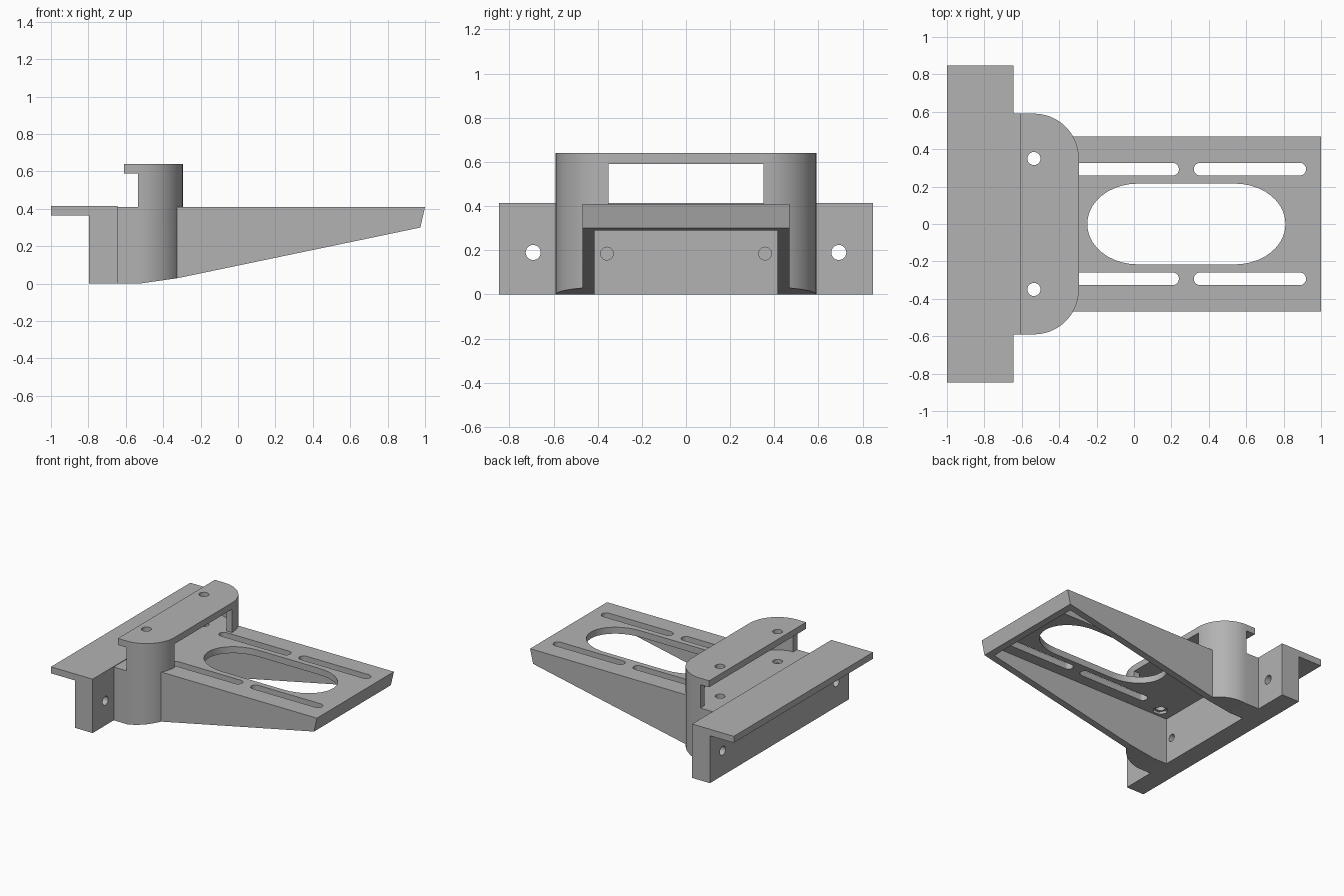
import bpy, bmesh, math
from mathutils import Vector

cube = bpy.data.objects.get("Cube")
if cube:
    bpy.data.objects.remove(cube, do_unlink=True)

grey = bpy.data.materials.new("plain grey")
grey.use_nodes = True
colour = (0.45, 0.45, 0.45, 1)
grey.diffuse_color = colour
grey.node_tree.nodes["Principled BSDF"].inputs["Base Color"].default_value = colour


def prism(name, outline, low, high, axis="z"):
    """Extrude a 2D outline: xy along z, xz along y, or yz along x."""
    place = {"z": lambda a, b, c: (a, b, c),
             "y": lambda a, b, c: (a, c, b),
             "x": lambda a, b, c: (c, a, b)}[axis]
    bm = bmesh.new()
    face = bm.faces.new([bm.verts.new(place(a, b, low)) for a, b in outline])
    grown = bmesh.ops.extrude_face_region(bm, geom=[face])["geom"]
    top = [v for v in grown if isinstance(v, bmesh.types.BMVert)]
    bmesh.ops.translate(bm, verts=top, vec=Vector(place(0, 0, high - low)))
    bmesh.ops.recalc_face_normals(bm, faces=bm.faces)
    mesh = bpy.data.meshes.new(name)
    bm.to_mesh(mesh)
    bm.free()
    mesh.materials.append(grey)
    obj = bpy.data.objects.new(name, mesh)
    bpy.context.collection.objects.link(obj)
    return obj


def box(name, x0, x1, y0, y1, z0, z1):
    return prism(name, [(x0, y0), (x1, y0), (x1, y1), (x0, y1)], z0, z1)


def arc(cx, cy, rx, ry, start, end, n=20):
    angles = [math.radians(start + (end - start) * i / n) for i in range(n + 1)]
    return [(cx + rx * math.cos(t), cy + ry * math.sin(t)) for t in angles]


def circle(cx, cy, r, n=24):
    return arc(cx, cy, r, r, 0, 360 - 360 / n, n - 1)


def stadium(x0, x1, cy, rx, ry):
    return arc(x1 - rx, cy, rx, ry, -90, 90) + arc(x0 + rx, cy, rx, ry, 90, 270)


def rounded(back, r):
    """Footprint with a straight back and two rounded corners at +x."""
    cx, cy = -0.535, 0.35
    return ([(back, -cy - r)] + arc(cx, -cy, r, r, -90, 0)
            + arc(cx, cy, r, r, 0, 90) + [(back, cy + r)])


def combine(target, tool, operation="DIFFERENCE"):
    mod = target.modifiers.new("combine", "BOOLEAN")
    mod.operation, mod.object, mod.solver = operation, tool, "EXACT"
    bpy.context.view_layer.objects.active = target
    bpy.ops.object.modifier_apply(modifier=mod.name)
    bpy.data.objects.remove(tool, do_unlink=True)


# Tapered deck, joined with the rounded hub, wall block and rear flange
bracket = prism("bracket_body", [(-0.7, 0), (-0.53, 0), (-0.32, 0.03), (0.975, 0.3),
                                 (1, 0.41), (-0.7, 0.41)], -0.468, 0.468, "y")
hub = prism("hub", rounded(-0.7, 0.24), 0, 0.41)
combine(hub, prism("hub_slope", [(-0.53, 0), (-0.32, 0.03), (-0.2, 0.055),
                                 (-0.2, -0.1), (-0.53, -0.1)], -0.8, 0.8, "y"))
combine(bracket, hub, "UNION")
combine(bracket, box("wall_block", -0.797, -0.645, -0.847, 0.847, 0, 0.41), "UNION")
combine(bracket, box("flange", -1, -0.645, -0.847, 0.847, 0.365, 0.415), "UNION")

# Hollow underside
combine(bracket, prism("cavity", [(-0.645, -0.1), (0.84, -0.1), (0.925, 0.27),
                                  (0.945, 0.36), (-0.645, 0.36)], -0.415, 0.415, "y"))

# Oval opening, adjustment slots and bolt holes
combine(bracket, prism("oval", stadium(-0.25, 0.81, 0, 0.27, 0.216), 0.2, 0.5))
for side in (-1, 1):
    for start in (-0.36, 0.32):
        slot = stadium(start, start + 0.6, side * 0.293, 0.034, 0.034)
        combine(bracket, prism("slot", slot, 0.3, 0.5))
    combine(bracket, prism("bolt_hole", circle(-0.535, side * 0.35, 0.035), 0.3, 0.5))
    combine(bracket, prism("nut_pocket", circle(-0.535, side * 0.35, 0.055, 6), 0.3, 0.38))
    combine(bracket, prism("wall_hole", circle(side * 0.692, 0.19, 0.034), -0.9, -0.5, "x"))
    combine(bracket, prism("blind_hole", circle(side * 0.358, 0.185, 0.029), -0.72, -0.6, "x"))

# Curved corner posts carrying the top shelf
clamp = prism("top_clamp", rounded(-0.535, 0.24), 0.41, 0.61)
combine(clamp, prism("post_inside", rounded(-0.7, 0.19), 0.3, 0.7))
combine(clamp, box("window", -0.7, -0.2, -0.35, 0.35, 0.3, 0.7))
combine(clamp, prism("shelf", rounded(-0.61, 0.24), 0.59, 0.64), "UNION")
for side in (-1, 1):
    combine(clamp, prism("shelf_hole", circle(-0.535, side * 0.35, 0.035), 0.5, 0.7))

# Smooth curves with crisp edges
for obj in (bracket, clamp):
    bpy.ops.object.select_all(action="DESELECT")
    obj.select_set(True)
    bpy.context.view_layer.objects.active = obj
    bpy.ops.object.shade_smooth_by_angle(angle=math.radians(25))
